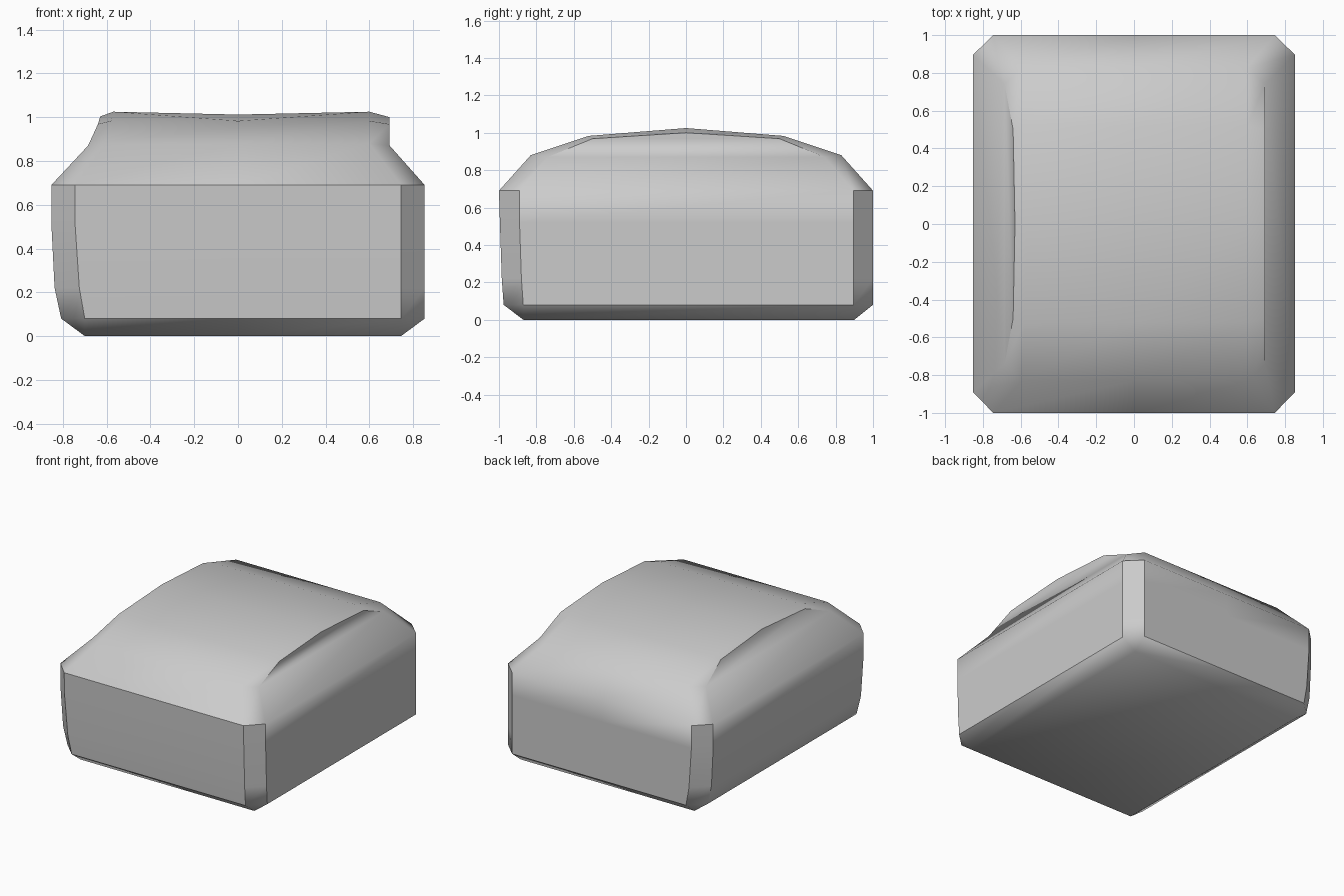
import bpy, bmesh, math

if "Cube" in bpy.data.objects:
    bpy.data.objects.remove(bpy.data.objects["Cube"])

# Levels: side x (left, right), front-face x (left, right), front/back y,
# side-face y (front, back), height of front/back edge, height of side edge
LEVELS = [
    (-.70, .745, -.70, .745, -.87, .90, -.87, .90, 0, 0),
    (-.808, .853, -.70, .745, -.975, 1, -.87, .895, .08, .08),
    (-.838, .853, -.725, .745, -.985, 1, -.88, .895, .22, .22),
    (-.853, .853, -.745, .745, -.995, 1, -.89, .895, .52, .52),
    (-.853, .853, -.745, .745, -1, 1, -.89, .895, .69, .69),
    (-.685, .693, -.595, .60, -.83, .83, -.74, .74, .88, .87),
    (-.64, .693, -.58, .60, -.52, .52, -.50, .50, .983, .968),
]


def ring(bm, lv):
    xl, xr, cl, cr, yf, yb, df, db, z, zs = lv
    pts = [(cl, yf, z), (0, yf, z), (cr, yf, z), (xr, df, zs), (xr, db, zs),
           (cr, yb, z), (0, yb, z), (cl, yb, z), (xl, db, zs), (xl, df, zs)]
    return [bm.verts.new(p) for p in pts]


bm = bmesh.new()
rings = [ring(bm, lv) for lv in LEVELS]

# Bevelled walls and arched shoulders
for a, b in zip(rings, rings[1:]):
    for i in range(10):
        j = (i + 1) % 10
        bm.faces.new((a[i], a[j], b[j], b[i]))
bm.faces.new(rings[0][::-1])

# Crown: ridge line across the top with a slightly dipped diamond
fl, fm, fr, rf, rb, br, bk, bl, lb, lf = rings[-1]
left_side, left, mid, right, right_side = [
    bm.verts.new(p) for p in ((-.63, 0, 1.003), (-.57, 0, 1.025), (0, 0, 1.012),
                              (.60, 0, 1.025), (.693, 0, 1.0))]
for f in ((rf, rb, right_side), (lb, lf, left_side),
          (fr, rf, right_side, right), (rb, br, right, right_side),
          (bl, lb, left_side, left), (lf, fl, left, left_side),
          (fm, fr, right), (br, bk, right), (bk, bl, left), (fl, fm, left),
          (fm, right, mid), (right, bk, mid), (bk, left, mid), (left, fm, mid)):
    bm.faces.new(f)

bmesh.ops.remove_doubles(bm, verts=bm.verts, dist=1e-5)
bmesh.ops.recalc_face_normals(bm, faces=bm.faces)

mesh = bpy.data.meshes.new("stone_block")
bm.to_mesh(mesh)
bm.free()
block = bpy.data.objects.new("stone_block", mesh)
bpy.context.collection.objects.link(block)
bpy.context.view_layer.objects.active = block
block.select_set(True)
bpy.ops.object.shade_smooth_by_angle(angle=math.radians(43.5))
